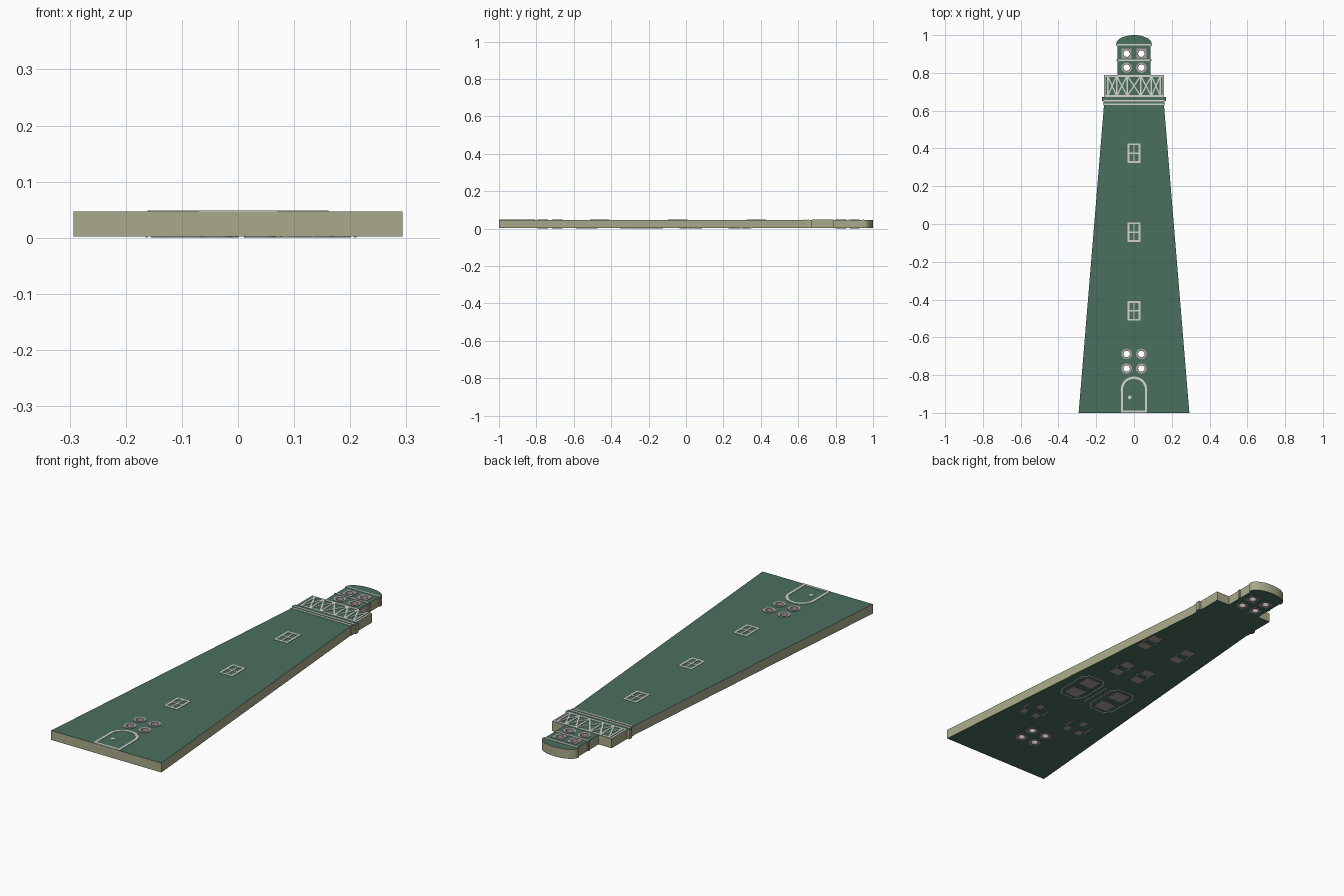
import bpy, bmesh, math
from mathutils import Vector

if "Cube" in bpy.data.objects:
    bpy.data.objects.remove(bpy.data.objects["Cube"])

def mat(name, col):
    m = bpy.data.materials.new(name)
    m.diffuse_color = (*col, 1)
    m.use_nodes = True
    m.node_tree.nodes["Principled BSDF"].inputs["Base Color"].default_value = m.diffuse_color
    return m

GREEN = mat("green_mask", (0.068, 0.162, 0.113))
TAN = mat("board_core", (0.40, 0.40, 0.26))
SILK = mat("white_print", (0.66, 0.66, 0.62))
PAD = mat("silver_pad", (0.42, 0.36, 0.36))

Z0, Z1, T = 0.002, 0.047, 0.002      # board bottom, board top, plate thickness
HOLE_R, PAD_R = 0.017, 0.028

def circle(cx, cy, r, n=24):
    return [(cx + r * math.cos(2 * math.pi * i / n), cy + r * math.sin(2 * math.pi * i / n)) for i in range(n)]

def rect(cx, cy, w, h):
    return [(cx + sx * w / 2, cy + sy * h / 2) for sx, sy in ((-1, -1), (1, -1), (1, 1), (-1, 1))]

def plate(name, loops, z0, z1, mats):
    """Filled 2D outlines (inner loops become holes) extruded from z0 to z1."""
    cu = bpy.data.curves.new(name + "_profile", 'CURVE')
    cu.dimensions, cu.fill_mode, cu.extrude = '2D', 'BOTH', (z1 - z0) / 2
    for pts in loops:
        sp = cu.splines.new('POLY')
        sp.points.add(len(pts) - 1)
        for p, (x, y) in zip(sp.points, pts):
            p.co = (x, y, 0, 1)
        sp.use_cyclic_u = True
    tmp = bpy.data.objects.new(name + "_tmp", cu)
    bpy.context.collection.objects.link(tmp)
    bpy.context.view_layer.update()
    dg = bpy.context.evaluated_depsgraph_get()
    me = bpy.data.meshes.new_from_object(tmp.evaluated_get(dg))
    bpy.data.objects.remove(tmp)
    bm = bmesh.new()
    bm.from_mesh(me)
    bmesh.ops.remove_doubles(bm, verts=bm.verts, dist=1e-5)
    bmesh.ops.recalc_face_normals(bm, faces=bm.faces)
    bmesh.ops.translate(bm, verts=bm.verts, vec=(0, 0, (z0 + z1) / 2))
    for f in bm.faces:
        f.smooth = False
        f.material_index = 0
    bm.to_mesh(me)
    bm.free()
    me.materials.clear()
    for m in mats:
        me.materials.append(m)
    ob = bpy.data.objects.new(name, me)
    bpy.context.collection.objects.link(ob)
    return ob

def bars(name, segs, z0, w=0.009, m=SILK):
    """Thin printed lines, one flat box per segment."""
    bm = bmesh.new()
    for (ax, ay), (bx, by) in segs:
        a, b = Vector((ax, ay, z0)), Vector((bx, by, z0))
        d = (b - a).normalized() * w / 2
        n = Vector((-d.y, d.x, 0))
        lo = [bm.verts.new(v) for v in (a - d - n, b + d - n, b + d + n, a - d + n)]
        hi = [bm.verts.new(v.co + Vector((0, 0, T))) for v in lo]
        bm.faces.new(lo[::-1])
        bm.faces.new(hi)
        for i in range(4):
            j = (i + 1) % 4
            bm.faces.new((lo[i], lo[j], hi[j], hi[i]))
    me = bpy.data.meshes.new(name)
    bm.to_mesh(me)
    bm.free()
    me.materials.append(m)
    ob = bpy.data.objects.new(name, me)
    bpy.context.collection.objects.link(ob)
    return ob

def path(pts, closed=False):
    s = list(zip(pts, pts[1:]))
    return s + [(pts[-1], pts[0])] if closed else s

# Lighthouse outline: right half mirrored, dome as an arc
half = [(0.293, -1), (0.159, 0.627), (0.162, 0.627), (0.162, 0.65), (0.169, 0.65), (0.169, 0.672),
        (0.158, 0.672), (0.158, 0.79), (0.088, 0.79), (0.088, 0.862), (0.093, 0.862), (0.093, 0.872),
        (0.088, 0.872), (0.088, 0.945), (0.094, 0.945)]
half += [(0.094 * math.cos(a), 0.953 + 0.047 * math.sin(a)) for a in [i * math.pi / 24 for i in range(12)]]
outline = half + [(0, 1.0)] + [(-x, y) for x, y in reversed(half)]

# Board with drilled holes; sides tan, hole walls silver
holes = [(sx * 0.039, y) for y in (-0.765, -0.688, 0.828, 0.902) for sx in (-1, 1)]
board = plate("lighthouse_board", [outline] + [circle(x, y, HOLE_R) for x, y in holes], Z0, Z1, [GREEN, TAN, PAD])
for p in board.data.polygons:
    if abs(p.normal.z) < 0.5:
        near = min(math.hypot(p.center.x - x, p.center.y - y) for x, y in holes)
        p.material_index = 2 if near < 0.02 else 1

# Ring pads on both sides of each hole, square ones in the top row
for side, z in (("top", Z1), ("bottom", 0)):
    for i, (x, y) in enumerate(holes):
        edge = rect(x, y, 0.052, 0.052) if y > 0.88 else circle(x, y, PAD_R)
        plate(f"{side}_ring_pad_{i}", [edge, circle(x, y, HOLE_R)], z, z + T, [PAD])

# Windows
for i, cy in enumerate((0.375, -0.043, -0.46)):
    bars(f"window_frame_{i}", path(rect(0, cy, 0.06, 0.094), True), Z1, 0.010)
    bars(f"window_bars_{i}", [((0, cy - 0.045), (0, cy + 0.045)), ((-0.028, cy), (0.028, cy))], Z1, 0.007)

# Arched door and knob
arch = [(0.064 * math.cos(a), -0.876 + 0.062 * math.sin(a)) for a in [i * math.pi / 16 for i in range(17)]]
bars("door_frame", path([(0.064, -0.993)] + arch + [(-0.064, -0.993)], True), Z1, 0.012)
plate("door_knob", [circle(-0.022, -0.918, 0.010, 12)], Z1, Z1 + T, [SILK])

# Gallery railing: posts closer together at the ends, crossed braces between
posts = [-0.154, -0.14, -0.092, -0.036, 0.036, 0.092, 0.14, 0.154]
lo, hi = 0.678, 0.784
bars("railing_rails", [((-0.153, y), (0.153, y)) for y in (lo, hi)], Z1, 0.009)
bars("railing_posts", [((x, lo), (x, hi)) for x in posts], Z1, 0.008)
cross = []
for a, b in list(zip(posts, posts[1:]))[1:-1]:
    cross += [((a, lo), (b, hi)), ((a, hi), (b, lo))]
bars("railing_braces", cross, Z1, 0.007)

# Printed trim lines on cornice and lantern
bars("trim_lines", [((-h, y), (h, y)) for h, y in ((0.154, 0.634), (0.157, 0.653), (0.082, 0.867), (0.087, 0.949))], Z1, 0.008)

# Bottom side: large two-pad parts with cut-corner outline
for i, (cx, cy) in enumerate(((0.118, -0.232), (-0.069, -0.244))):
    for s in (-1, 1):
        plate(f"large_pad_{i}_{s}", [rect(cx, cy + s * 0.052, 0.075, 0.065)], 0, T, [PAD])
    o = [(cx - 0.065, cy - 0.07), (cx - 0.04, cy - 0.105), (cx + 0.04, cy - 0.105), (cx + 0.065, cy - 0.07),
         (cx + 0.065, cy + 0.07), (cx + 0.04, cy + 0.105), (cx - 0.04, cy + 0.105), (cx - 0.065, cy + 0.07)]
    bars(f"large_outline_{i}", path(o, True), 0, 0.005)

# Small two-pad parts
for i, (cx, cy) in enumerate(((0.09, 0.024), (-0.03, 0.025), (0.147, 0.29), (-0.052, 0.286))):
    for s in (-1, 1):
        plate(f"small_pad_{i}_{s}", [rect(cx, cy + s * 0.038, 0.055, 0.044)], 0, T, [PAD])
    bars(f"small_marks_{i}", [((cx + s * 0.03, cy - 0.01), (cx + s * 0.03, cy + 0.01)) for s in (-1, 1)], 0, 0.004)

# Three-pad parts
for i, (cx, cy) in enumerate(((0.151, -0.535), (-0.105, -0.53))):
    for j, (dx, dy) in enumerate(((-0.035, -0.035), (0.035, -0.035), (0, 0.04))):
        plate(f"triple_pad_{i}_{j}", [rect(cx + dx, cy + dy, 0.03, 0.036)], 0, T, [PAD])
    bars(f"triple_marks_{i}", [((cx + s * 0.058, cy - 0.02), (cx + s * 0.058, cy + 0.03)) for s in (-1, 1)], 0, 0.004)

# Divider line between the large parts
bars("bottom_divider", [((0.028, -0.32), (0.028, -0.16))], 0, 0.005)
